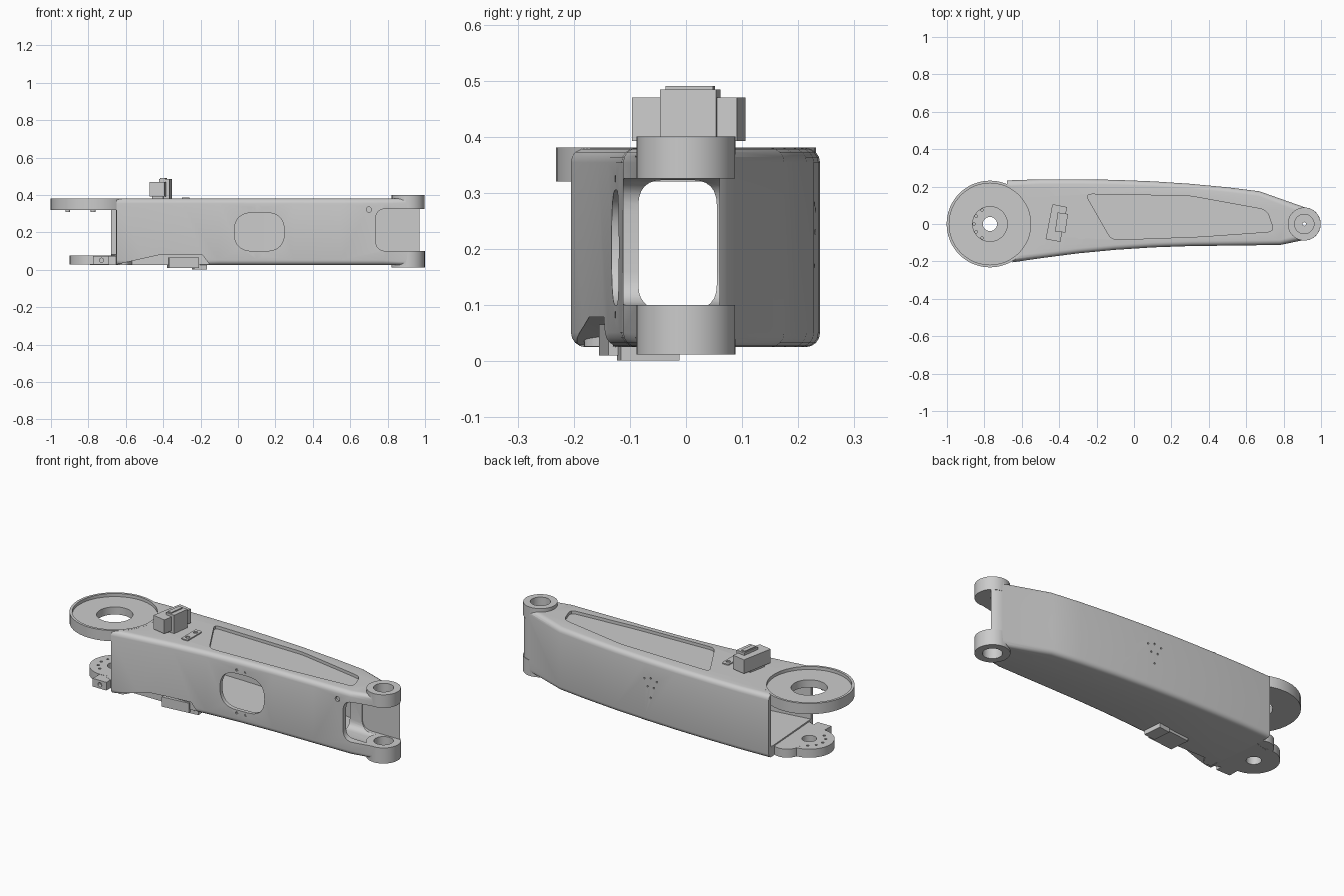
import bpy, bmesh, math
from mathutils import Vector, Matrix

if "Cube" in bpy.data.objects:
    bpy.data.objects.remove(bpy.data.objects["Cube"])


def rounded(pts, r, n=6):
    """Polygon with every corner rounded by a quadratic arc."""
    out = []
    for i, p in enumerate(pts):
        p, a, b = Vector(p), Vector(pts[i - 1]), Vector(pts[(i + 1) % len(pts)])
        p0, p1 = p + (a - p).normalized() * r, p + (b - p).normalized() * r
        for k in range(n + 1):
            t = k / n
            out.append(tuple(p0 * (1 - t) ** 2 + p * 2 * t * (1 - t) + p1 * t * t))
    return out


def rect(x0, x1, y0, y1):
    return [(x0, y0), (x1, y0), (x1, y1), (x0, y1)]


def circle(x, y, r, n=40):
    return [(x + r * math.cos(2 * math.pi * i / n), y + r * math.sin(2 * math.pi * i / n)) for i in range(n)]


AXES = {'z': lambda a, b, h: (a, b, h), 'y': lambda a, b, h: (a, h, b), 'x': lambda a, b, h: (h, a, b)}


def prism(name, pts, h0, h1, axis='z', bevel=None, turn=0):
    """Extruded polygon; bevel = (radius, edge test) rounds chosen edges."""
    bm = bmesh.new()
    f = AXES[axis]
    lo = [bm.verts.new(f(a, b, h0)) for a, b in pts]
    hi = [bm.verts.new(f(a, b, h1)) for a, b in pts]
    bm.faces.new(lo)
    bm.faces.new(hi)
    for i in range(len(pts)):
        bm.faces.new((lo[i - 1], lo[i], hi[i], hi[i - 1]))
    bmesh.ops.recalc_face_normals(bm, faces=bm.faces)
    if bevel:
        bmesh.ops.bevel(bm, geom=[e for e in bm.edges if bevel[1](e)], offset=bevel[0], segments=4,
                        profile=0.5, affect='EDGES', clamp_overlap=True)
    if turn:
        c = sum((v.co for v in bm.verts), Vector()) / len(bm.verts)
        bmesh.ops.rotate(bm, verts=bm.verts, cent=c, matrix=Matrix.Rotation(turn, 3, 'Z'))
    me = bpy.data.meshes.new(name)
    bm.to_mesh(me)
    bm.free()
    ob = bpy.data.objects.new(name, me)
    bpy.context.collection.objects.link(ob)
    return ob


def combine(ob, tool, op='DIFFERENCE'):
    tool.hide_render = True
    m = ob.modifiers.new("combine", 'BOOLEAN')
    m.operation, m.object, m.solver = op, tool, 'EXACT'
    bpy.context.view_layer.objects.active = ob
    bpy.ops.object.modifier_apply(modifier=m.name)
    bpy.data.objects.remove(tool)


def cut(ob, pts, h0, h1, axis='z', **kw):
    combine(ob, prism("cutter", pts, h0, h1, axis, **kw))


def add(ob, pts, h0, h1, axis='z', **kw):
    combine(ob, prism("addition", pts, h0, h1, axis, **kw), 'UNION')


# curved main beam with rounded long edges
front = [(-.65, -.205), (-.5, -.183), (-.3, -.157), (-.1, -.138), (.1, -.125), (.3, -.118), (.55, -.115), (.78, -.112)]
back = [(.67, .175), (.5, .196), (.3, .215), (.1, .228), (-.1, .236), (-.3, .239), (-.5, .239), (-.68, .233)]
tip = [(.91 + .085 * math.cos(math.radians(a)), .085 * math.sin(math.radians(a))) for a in range(-70, 71, 14)]


def long_edge(e):
    a, b = e.verts
    return abs(a.co.z - b.co.z) < 1e-5 and max(a.co.x, b.co.x) > -.64


beam = prism("arm_beam", front + tip + back, .025, .38, bevel=(.026, long_edge))

# hollow interior, open at the wide end
inner = [(-.85, -.2)] + [(x, y + .022) for x, y in front[:-1]]
inner += [(.66, -.09), (.66, .15)] + [(x, y - .022) for x, y in back[1:]] + [(-.85, .205)]
cut(beam, inner, .083, .335)
# tunnel into the fork, then the fork opening at front and tip
cut(beam, rounded(rect(-.085, .055, .092, .323), .045), .6, .85, 'x')
cut(beam, rounded(rect(.735, 1.2, .10, .326), .06), -.3, .06, 'y')
# relief under the front lower edge
cut(beam, [(-.66, .0), (-.64, .03), (-.42, .079), (-.19, .079), (-.13, 0)], -.3, -.13, 'y')

# fork bosses and the large bearing plate
add(beam, circle(.91, 0, .088), .326, .40)
add(beam, circle(.91, 0, .0885), .012, .10)
add(beam, circle(-.77, 0, .232, 48), .32, .3805)
cut(beam, circle(.91, 0, .052), .348, .45)
cut(beam, circle(.91, 0, .01, 12), .30, .45)
cut(beam, circle(.91, 0, .05), -.05, .15)
cut(beam, circle(-.77, 0, .218, 48), .363, .45)
cut(beam, circle(-.77, 0, .093), .25, .45)

# shallow pocket on the top face
pocket = [(-.26, .16), (-.12, -.085), (.35, -.068), (.75, -.04), (.71, .075), (.3, .15)]
cut(beam, rounded(pocket, .035, 4), .363, .45)
# side window and screw holes on the front and back
cut(beam, rounded(rect(-.02, .248, .10, .305), .1, 10), -.2, -.05, 'y')
for x in (.08, .135):
    for z in (.083, .325):
        cut(beam, circle(x, z, .007, 10), -.2, -.119, 'y')
cut(beam, circle(.70, .322, .014, 12), -.2, -.10, 'y')
for x, z in ((.02, .27), (.06, .28), (.10, .27), (.04, .23), (.08, .23), (.06, .17)):
    cut(beam, circle(x, z, .005, 8), .222, .3, 'y')

# lower bearing plate with side lug
plate = prism("lower_bearing_plate", circle(-.77, 0, .13), .027, .075)
add(plate, rounded([(-.79, -.11), (-.60, -.19), (-.55, -.1), (-.6, .17), (-.70, .13), (-.79, .11)], .03, 4), .0265, .0745)
add(plate, circle(-.71, .11, .075), .0275, .0755)
add(plate, rect(-.775, -.69, -.19, -.07), .028, .074)
cut(plate, circle(-.77, 0, .038), 0, .1)
cut(plate, circle(-.73, .05, .012, 12), -.25, -.17, 'y')
for a in range(120, 250, 30):
    t = math.radians(a)
    cut(plate, circle(-.77 + .085 * math.cos(t), .085 * math.sin(t), .007, 10), .06, .1)

# screw pads under the large plate
for i, x in enumerate((-.91, -.775)):
    prism(f"screw_pad_{i + 1}", circle(x, -.12, .013, 12), .308, .325)

# connector block on top
conn = prism("connector_block", rect(-.455, -.375, -.09, .10), .392, .47, turn=math.radians(-11))
base = prism("connector_base", rect(-.45, -.39, -.05, .05), .375, .40, turn=math.radians(-11))
prism("connector_cap", rect(-.415, -.36, -.043, .058), .378, .484, turn=math.radians(-8))
prism("connector_latch", rect(-.41, -.385, -.035, .05), .48, .49, turn=math.radians(-8))

# small cover plate with two screws
cover = prism("cover_plate", rounded(rect(-.30, -.258, -.08, .05), .01, 3), .376, .386)
for y in (-.05, .02):
    cut(cover, circle(-.279, y, .012, 12), .38, .4)

# terminal block on the underside
prism("underside_block", rect(-.375, -.215, -.147, -.03), .01, .065, turn=math.radians(6))
prism("underside_block_foot", rect(-.24, -.17, -.12, -.015), .001, .03, turn=math.radians(6))

for ob in list(bpy.context.scene.objects):
    bpy.ops.object.select_all(action='DESELECT')
    ob.select_set(True)
    bpy.context.view_layer.objects.active = ob
    bpy.ops.object.shade_smooth_by_angle(angle=math.radians(28))
